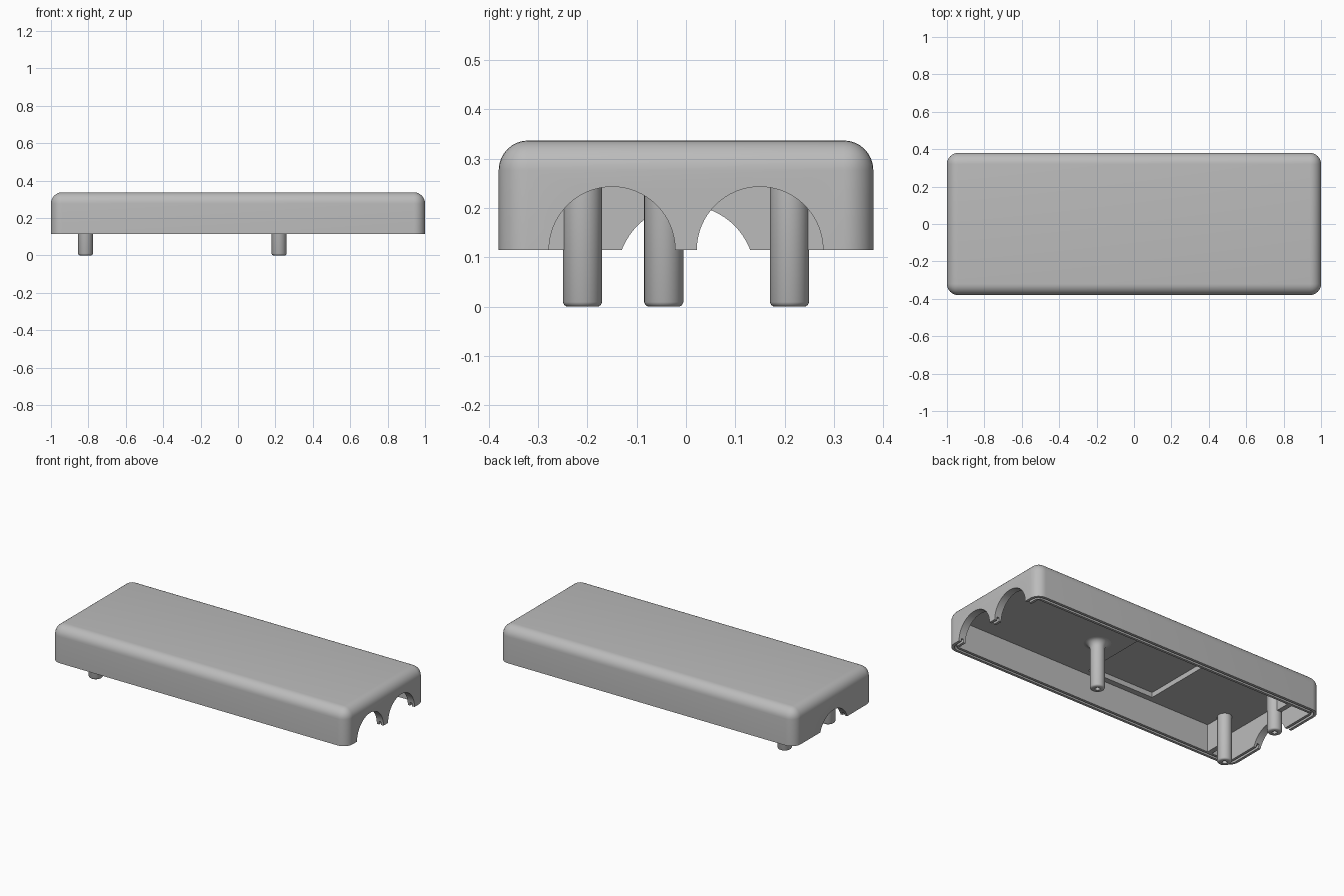
import bpy, bmesh, math
from mathutils import Matrix, Vector

cube = bpy.data.objects.get("Cube")
if cube:
    bpy.data.objects.remove(cube, do_unlink=True)

BASE, TOP, CEILING = 0.115, 0.337, 0.283
HALF_X, HALF_Y, WALL, ROUND = 1.0, 0.38, 0.045, 0.06

grey = bpy.data.materials.new("plain_grey")
grey.use_nodes = True
colour = (0.5, 0.5, 0.5, 1)
grey.diffuse_color = colour
for node in grey.node_tree.nodes:
    if node.type == 'BSDF_PRINCIPLED':
        node.inputs["Base Color"].default_value = colour


def finish(name, bm):
    bmesh.ops.recalc_face_normals(bm, faces=bm.faces)
    mesh = bpy.data.meshes.new(name)
    bm.to_mesh(mesh)
    bm.free()
    mesh.materials.append(grey)
    obj = bpy.data.objects.new(name, mesh)
    bpy.context.collection.objects.link(obj)
    return obj


def activate(obj):
    bpy.ops.object.select_all(action='DESELECT')
    obj.select_set(True)
    bpy.context.view_layer.objects.active = obj


def smooth(obj):
    activate(obj)
    bpy.ops.object.shade_smooth_by_angle(angle=math.radians(35))


def box(name, low, high):
    low, high = Vector(low), Vector(high)
    bm = bmesh.new()
    matrix = Matrix.Translation((low + high) / 2) @ Matrix.Diagonal((*(high - low), 1))
    bmesh.ops.create_cube(bm, size=1, matrix=matrix)
    return finish(name, bm)


def cylinder_x(name, x, y, z, radius):
    bm = bmesh.new()
    matrix = Matrix.Translation((x, y, z)) @ Matrix.Rotation(math.pi / 2, 4, 'Y')
    bmesh.ops.create_cone(bm, cap_ends=True, segments=64, radius1=radius,
                          radius2=radius, depth=0.2, matrix=matrix)
    return finish(name, bm)


def outline(inset):
    """Rounded rectangle parallel to the outer wall."""
    radius = ROUND - inset
    points = []
    for i, (sx, sy) in enumerate([(1, 1), (-1, 1), (-1, -1), (1, -1)]):
        for k in range(7):
            a = math.pi / 2 * (i + k / 6)
            points.append((sx * (HALF_X - ROUND) + radius * math.cos(a),
                           sy * (HALF_Y - ROUND) + radius * math.sin(a)))
    return points


def ring(name, outer, inner, low, high):
    bm = bmesh.new()
    loops = [[bm.verts.new((x, y, z)) for x, y in outline(inset)]
             for inset, z in [(outer, low), (outer, high), (inner, high), (inner, low)]]
    for a, b in zip(loops, loops[1:] + loops[:1]):
        for i in range(len(a)):
            j = (i + 1) % len(a)
            bm.faces.new((a[i], a[j], b[j], b[i]))
    return finish(name, bm)


def cut(obj, cutter):
    cutter.hide_render = True
    mod = obj.modifiers.new("cut", 'BOOLEAN')
    mod.operation, mod.solver, mod.object = 'DIFFERENCE', 'EXACT', cutter
    activate(obj)
    bpy.ops.object.modifier_apply(modifier=mod.name)
    bpy.data.objects.remove(cutter, do_unlink=True)


# Rounded cover
cover = box("cover", (-HALF_X, -HALF_Y, BASE), (HALF_X, HALF_Y, TOP))
bm = bmesh.new()
bm.from_mesh(cover.data)
edges = [e for e in bm.edges if max(v.co.z for v in e.verts) > BASE + 0.1]
bmesh.ops.bevel(bm, geom=edges, offset=ROUND, segments=8, profile=0.5, affect='EDGES')
bm.to_mesh(cover.data)
bm.free()

# Hollow interior, shallow ceiling pocket and groove in the rim
cut(cover, box("cavity", (WALL - HALF_X, WALL - HALF_Y, 0),
               (HALF_X - WALL, HALF_Y - WALL, CEILING)))
cut(cover, box("pocket", (-0.38, -0.3, 0.2), (0.07, 0.3, CEILING + 0.03)))
cut(cover, ring("groove", 0.016, 0.03, BASE - 0.05, BASE + 0.02))

# Two round cable arches on one end, one lower arch on the other
for y in (-0.15, 0.15):
    cut(cover, cylinder_x("arch", 1.0, y, BASE, 0.128))
cut(cover, cylinder_x("arch", -1.0, 0, 0.066, 0.139))
smooth(cover)


# Hollow-tipped screw posts
def post(name, x, y, flare):
    profile = [(0, 0.06), (0.014, 0.06), (0.014, 0), (0.032, 0), (0.037, 0.003),
               (0.04, 0.009), (0.04, CEILING - 0.04)]
    for k in range(1, 7):
        a = math.pi / 2 * k / 6
        profile.append((0.04 + flare * (1 - math.cos(a)),
                        CEILING - 0.04 + 0.04 * math.sin(a)))
    bm = bmesh.new()
    verts = [bm.verts.new((r, 0, z)) for r, z in profile]
    edges = [bm.edges.new(pair) for pair in zip(verts, verts[1:])]
    bmesh.ops.spin(bm, geom=verts + edges, cent=(0, 0, 0), axis=(0, 0, 1),
                   angle=math.tau, steps=32)
    bmesh.ops.remove_doubles(bm, verts=bm.verts, dist=0.0002)
    obj = finish(name, bm)
    obj.location = (x, y, 0)
    smooth(obj)


post("middle_post", 0.22, -0.045, 0.035)
for side, label in ((-1, "front"), (1, "back")):
    post(label + "_post", -0.815, side * 0.21, 0.0)
    # Web joining the post to the side wall
    y1, y2 = sorted((side * 0.235, side * (HALF_Y - WALL + 0.005)))
    box(label + "_web", (-0.83, y1, BASE), (-0.8, y2, CEILING + 0.005))
